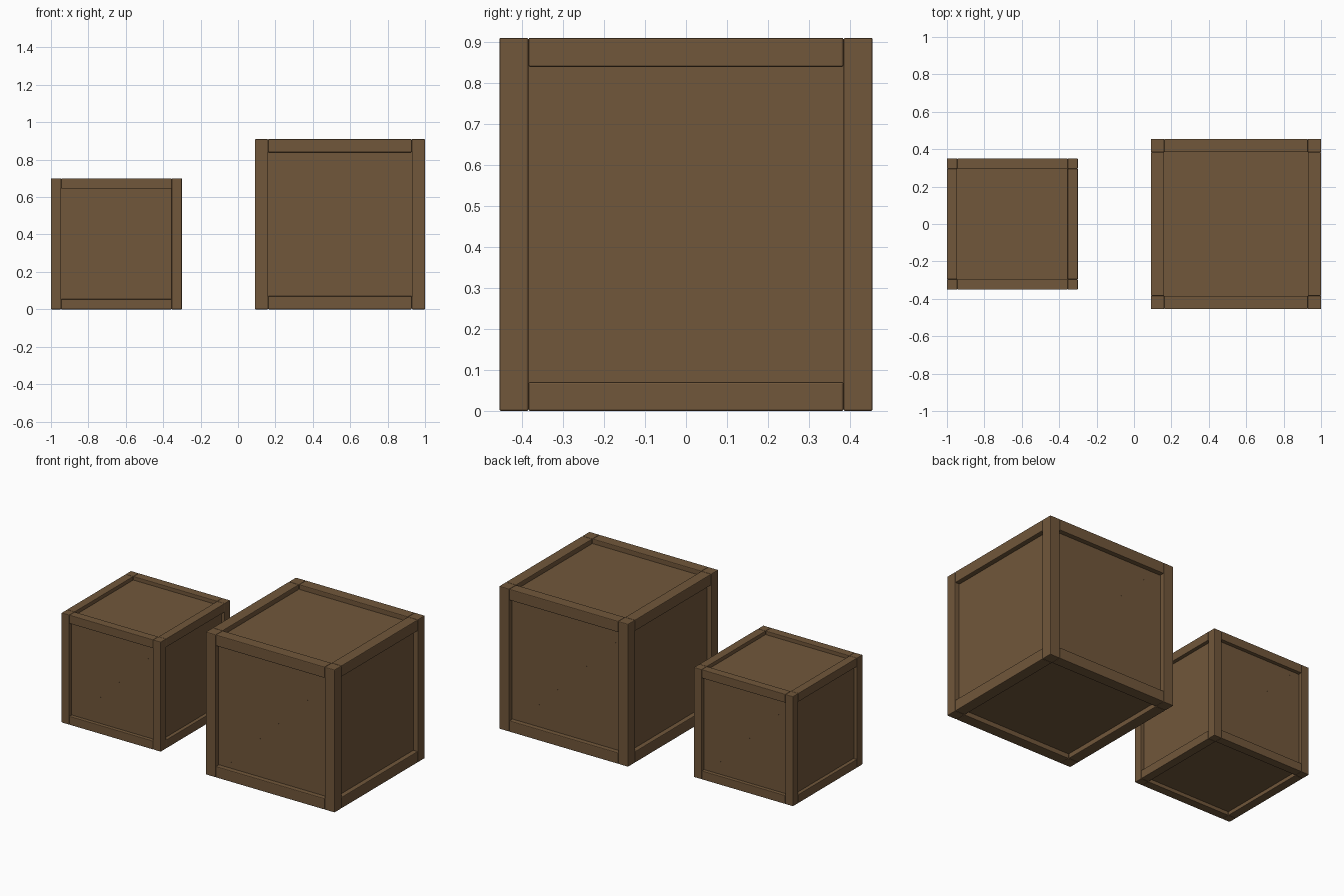
import bpy, math
from mathutils import Vector

cube = bpy.data.objects.get("Cube")
if cube:
    bpy.data.objects.remove(cube, do_unlink=True)

wood = bpy.data.materials.new("brown_wood")
wood.use_nodes = True
colour = (0.165, 0.095, 0.043, 1)
wood.diffuse_color = colour
wood.node_tree.nodes["Principled BSDF"].inputs["Base Color"].default_value = colour


def box(name, centre, size, tilt=0.0, bevel=0.0):
    bpy.ops.mesh.primitive_cube_add(size=1, location=centre, rotation=(0, tilt, 0))
    ob = bpy.context.object
    ob.name = name
    ob.scale = size
    bpy.ops.object.transform_apply(location=False, rotation=False, scale=True)
    ob.data.materials.append(wood)
    if bevel:
        mod = ob.modifiers.new("Bevel", "BEVEL")
        mod.width = bevel
        mod.segments = 2
    return ob


def crate(name, cx, side):
    beam = side * 0.078        # thickness of the frame
    recess = side * 0.033      # depth of the panels behind the frame
    bevel = side * 0.005
    gap = side - 2 * beam      # clear span between posts
    off = (side - beam) / 2
    mid = Vector((cx, 0, side / 2))

    # Solid panelled body
    body = side - 2 * recess
    box(name + "_panels", mid, (body, body, body))

    # Corner posts and the rails between them
    for a in (-1, 1):
        for b in (-1, 1):
            box(name + "_post", mid + Vector((a * off, b * off, 0)),
                (beam, beam, side), bevel=bevel)
            box(name + "_long_rail", mid + Vector((0, a * off, b * off)),
                (gap, beam, beam), bevel=bevel)
            box(name + "_side_rail", mid + Vector((a * off, 0, b * off)),
                (beam, gap, beam), bevel=bevel)

    # Diagonal braces lying almost flush in the front and back panels
    for s in (-1, 1):
        box(name + "_brace", mid + Vector((0, s * (body - beam / 2) / 2, 0)),
            (gap * 1.36, beam / 2 + 0.001, beam), tilt=s * math.pi / 4)


crate("large_crate", 0.545, 0.91)
crate("small_crate", -0.65, 0.70)
